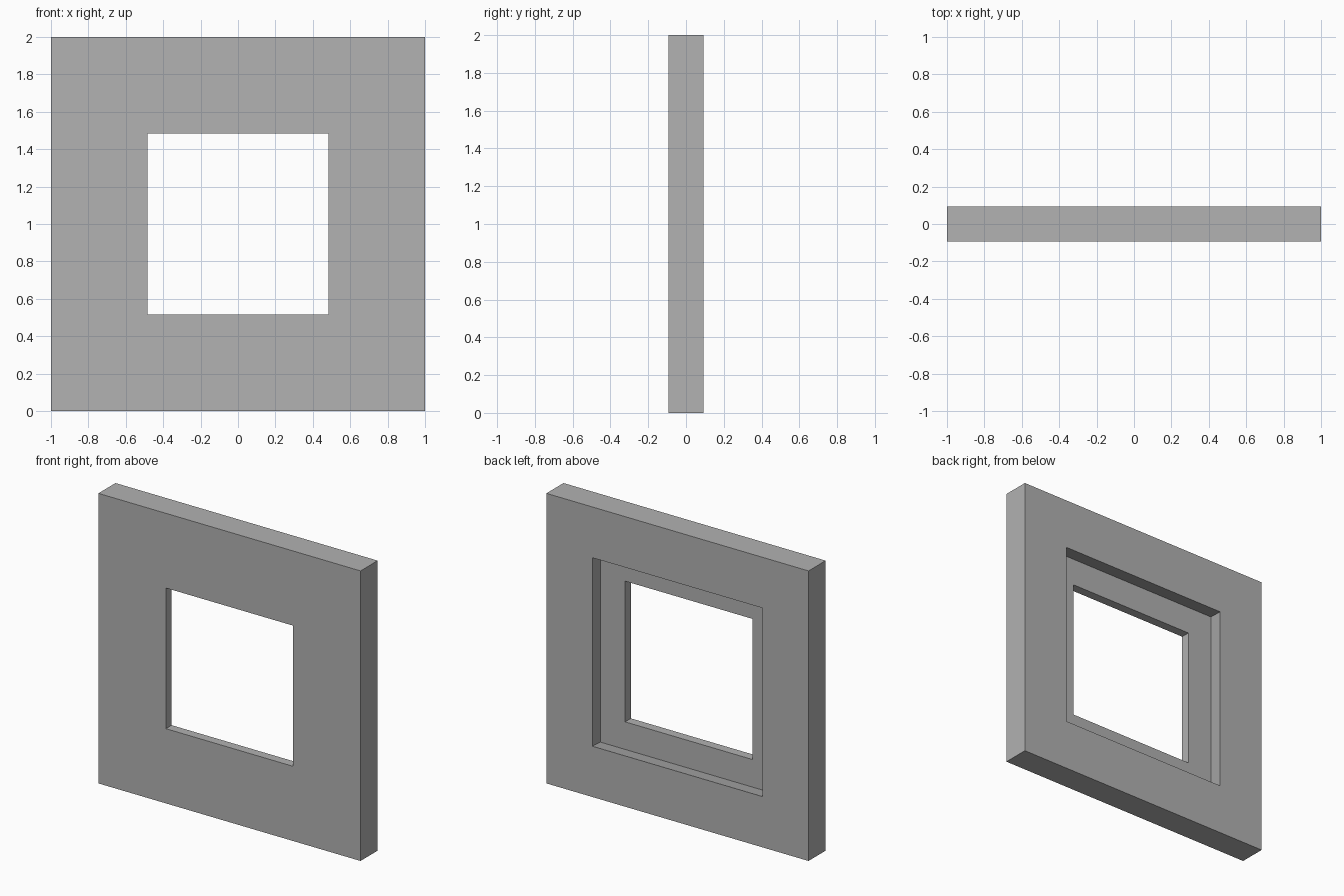
import bpy
import bmesh

cube = bpy.data.objects.get("Cube")
if cube:
    bpy.data.objects.remove(cube, do_unlink=True)

# Single plain grey
grey = bpy.data.materials.new("plain grey")
grey.use_nodes = True
colour = (0.445, 0.445, 0.445, 1.0)
grey.diffuse_color = colour
grey.node_tree.nodes["Principled BSDF"].inputs["Base Color"].default_value = colour

# Frame dimensions
FRONT, BACK = -0.093, 0.093
LEDGE = BACK - 0.123      # depth of the rear rebate floor
HOLE = 0.485              # half size of the opening

# Frame section as (half size, y): outer edge, undercut rear rebate, opening
section = [
    (1.0, FRONT),
    (1.0, BACK),
    (0.65, BACK),
    (0.675, LEDGE),
    (HOLE, LEDGE),
    (HOLE, FRONT),
]
corners = [(-1, -1), (1, -1), (1, 1), (-1, 1)]

# Sweep the section round the four mitred corners
bm = bmesh.new()
rings = [[bm.verts.new((sx * r, y, 1 + sz * r)) for sx, sz in corners]
         for r, y in section]
for i, ring in enumerate(rings):
    following = rings[(i + 1) % len(rings)]
    for j in range(4):
        k = (j + 1) % 4
        bm.faces.new((ring[j], ring[k], following[k], following[j]))
bmesh.ops.recalc_face_normals(bm, faces=bm.faces)

mesh = bpy.data.meshes.new("window_frame")
bm.to_mesh(mesh)
bm.free()
mesh.materials.append(grey)
frame = bpy.data.objects.new("window_frame", mesh)
bpy.context.collection.objects.link(frame)
